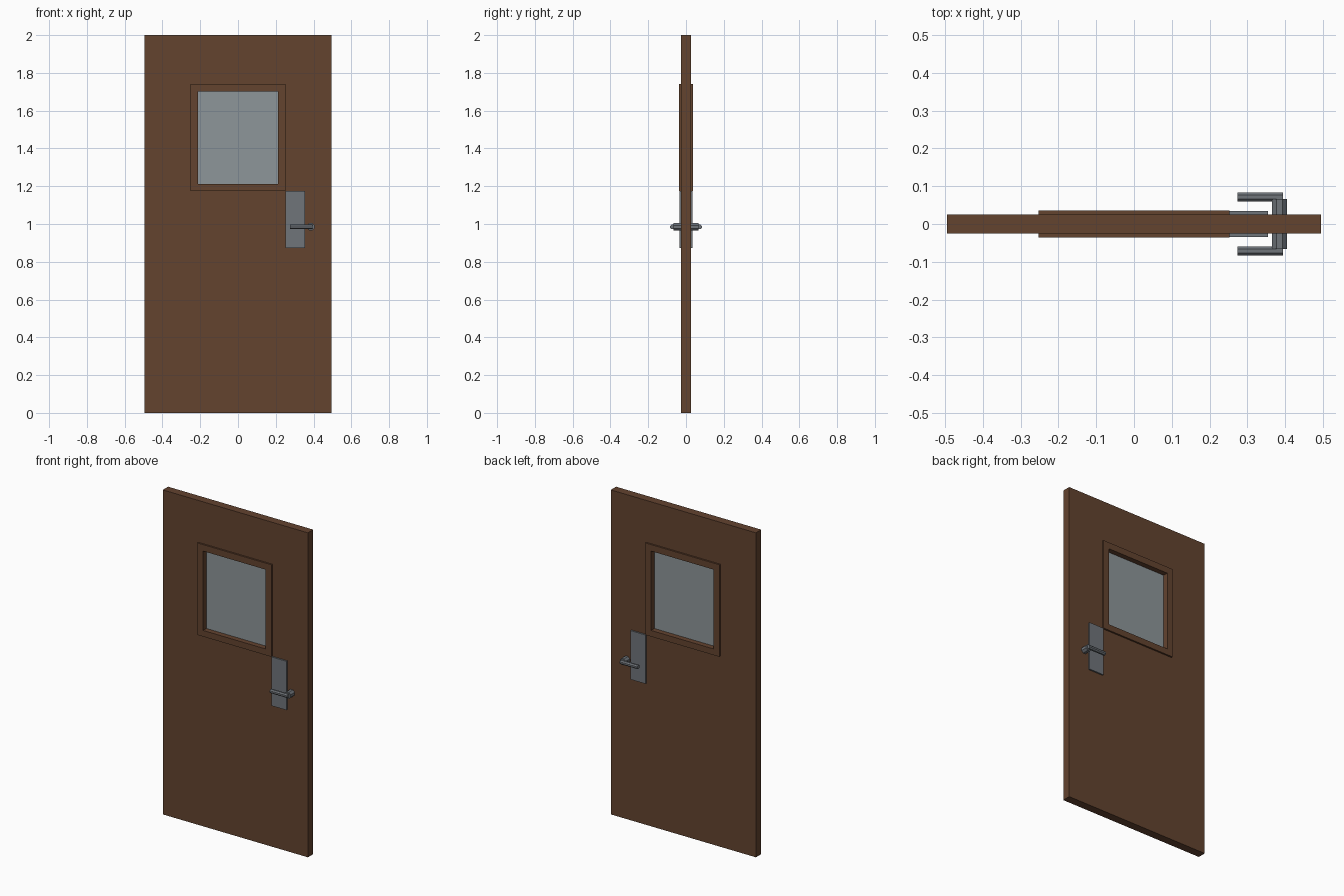
import bpy, bmesh, math
from mathutils import Matrix

if "Cube" in bpy.data.objects:
    bpy.data.objects.remove(bpy.data.objects["Cube"])


def material(name, rgb):
    m = bpy.data.materials.new(name)
    m.diffuse_color = (*rgb, 1)
    m.use_nodes = True
    m.node_tree.nodes["Principled BSDF"].inputs["Base Color"].default_value = m.diffuse_color
    return m


WOOD = material("brown wood", (0.125, 0.056, 0.028))
METAL = material("grey metal", (0.16, 0.176, 0.195))
GLASS = material("pale glass", (0.27, 0.305, 0.32))


def finish(name, bm, mat):
    bmesh.ops.recalc_face_normals(bm, faces=bm.faces)
    me = bpy.data.meshes.new(name)
    bm.to_mesh(me)
    bm.free()
    me.materials.append(mat)
    ob = bpy.data.objects.new(name, me)
    bpy.context.collection.objects.link(ob)
    return ob


def box(name, x, y, z, mat):
    bm = bmesh.new()
    bmesh.ops.create_cube(bm, size=1)
    for v in bm.verts:
        v.co = [r[0] if c < 0 else r[1] for c, r in zip(v.co, (x, y, z))]
    return finish(name, bm, mat)


def ring(name, outer, inner, half_y, mat):
    """Rectangular slab with a rectangular hole; rects are x0, x1, z0, z1."""
    bm = bmesh.new()
    loops = []
    for x0, x1, z0, z1 in (outer, inner):
        for y in (-half_y, half_y):
            loops.append([bm.verts.new((x, y, z)) for x, z in
                          ((x0, z0), (x1, z0), (x1, z1), (x0, z1))])
    of, ob, inf, inb = loops
    for a, b in ((of, ob), (inf, inb), (of, inf), (ob, inb)):
        for i in range(4):
            j = (i + 1) % 4
            bm.faces.new((a[i], a[j], b[j], b[i]))
    return finish(name, bm, mat)


def octagon_bar(name, axis, centre, length, radius, mat):
    """Eight-sided bar with flats facing the main axes."""
    bm = bmesh.new()
    bmesh.ops.create_cone(bm, cap_ends=True, segments=8, radius1=radius / math.cos(math.pi / 8),
                          radius2=radius / math.cos(math.pi / 8), depth=length,
                          matrix=Matrix.Rotation(math.pi / 8, 4, 'Z'))
    turn = Matrix.Rotation(math.pi / 2, 4, 'Y' if axis == 'X' else 'X')
    bmesh.ops.transform(bm, matrix=Matrix.Translation(centre) @ turn, verts=bm.verts)
    return finish(name, bm, mat)


# Door leaf with window opening, and the raised trim around it
ring("door_leaf", (-0.495, 0.495, 0, 2), (-0.232, 0.232, 1.195, 1.722), 0.0258, WOOD)
ring("window_frame", (-0.2525, 0.2525, 1.175, 1.742), (-0.213, 0.213, 1.213, 1.702), 0.036, WOOD)
box("window_glass", (-0.22, 0.22), (-0.004, 0.004), (1.205, 1.71), GLASS)

# Handle spindle runs through the door
HANDLE_Z = 0.985
octagon_bar("handle_spindle", 'Y', (0.385, 0, HANDLE_Z), 0.132, 0.0198, METAL)

# Back plate and lever on both faces
for side, s in (("front", -1), ("back", 1)):
    box(side + "_handle_plate", (0.2525, 0.354), sorted((s * 0.025, s * 0.035)), (0.873, 1.174), METAL)
    octagon_bar(side + "_handle_lever", 'X', (0.334, s * 0.0717, HANDLE_Z), 0.12, 0.0119, METAL)
